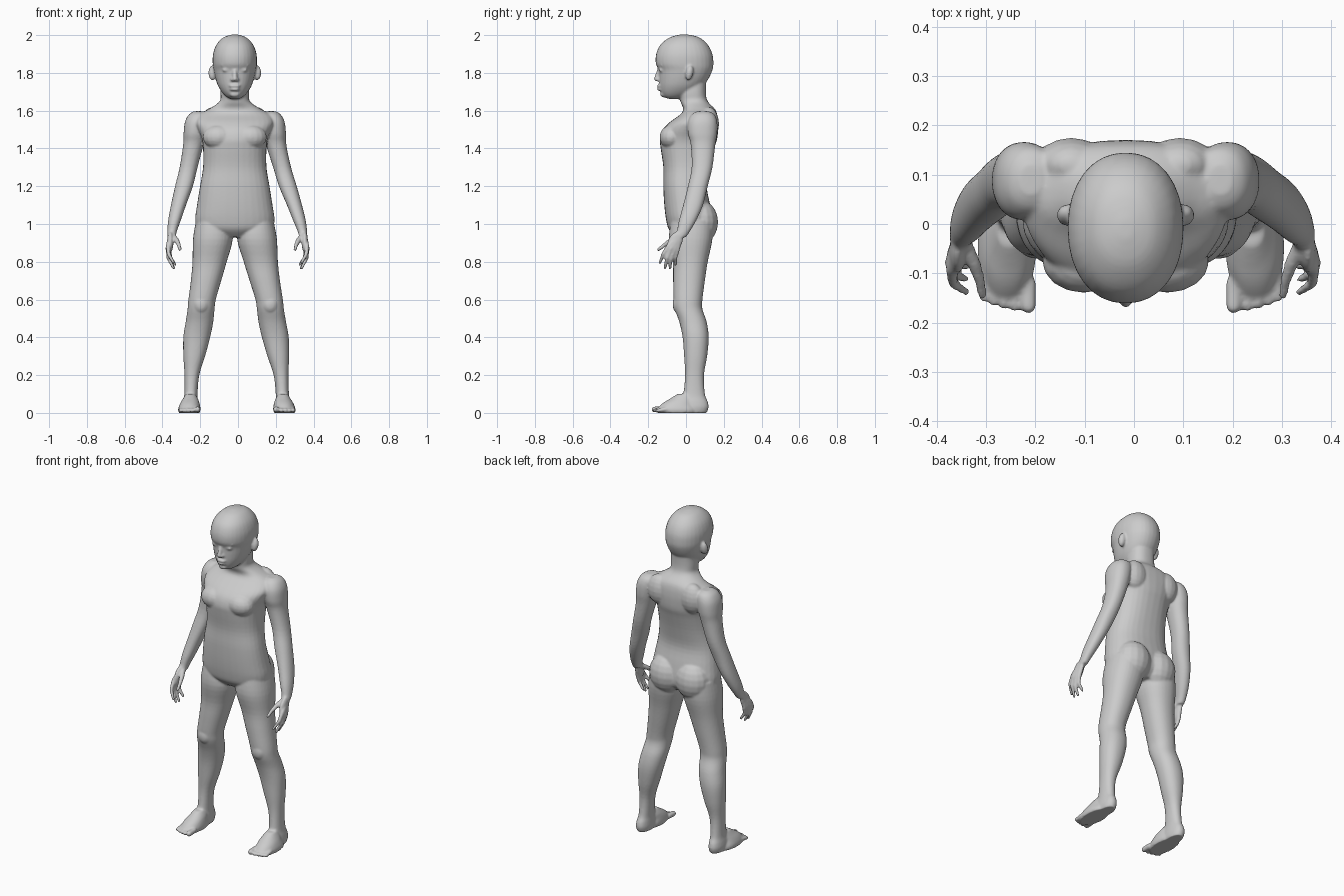
import bpy, bmesh, math
from mathutils import Vector, Matrix

bm = bmesh.new()
N = 32
CX = -0.017          # centre line of the trunk


def catmull(a, b, c, d, t):
    return [0.5 * (2*q + (r-p)*t + (2*p-5*q+4*r-s)*t*t + (3*q-p-3*r+s)*t**3)
            for p, q, r, s in zip(a, b, c, d)]


def loft(rings, side=1, slope=0.0, pivot=1.0, power=2.2):
    """Smooth skin over rings (z, x0, x1, y0, y1); slope drifts x below pivot."""
    dense = []
    for i in range(len(rings) - 1):
        a, d = rings[max(i-1, 0)], rings[min(i+2, len(rings)-1)]
        dense += [catmull(a, rings[i], rings[i+1], d, k/4) for k in range(4)]
    dense.append(rings[-1])
    loops = []
    for z, x0, x1, y0, y1 in dense:
        cx = CX + slope * max(0, pivot - z)
        ring = []
        for k in range(N):
            a = 2 * math.pi * k / N
            c, s = math.cos(a), math.sin(a)
            u = math.copysign(abs(c) ** (2/power), c)
            v = math.copysign(abs(s) ** (2/power), s)
            x = (x0+x1)/2 + u*(x1-x0)/2
            ring.append(bm.verts.new((cx + side*x, (y0+y1)/2 + v*(y1-y0)/2, z)))
        loops.append(ring)
    faces = [bm.faces.new(loops[0]), bm.faces.new(loops[-1])]
    for p, q in zip(loops, loops[1:]):
        for k in range(N):
            faces.append(bm.faces.new((p[k], p[(k+1) % N], q[(k+1) % N], q[k])))
    bmesh.ops.recalc_face_normals(bm, faces=faces)


def blob(c, r, side=1, shift=0.0, tilt=0.0):
    m = (Matrix.Translation((CX + shift + side*c[0], c[1], c[2]))
         @ Matrix.Rotation(tilt, 4, 'X') @ Matrix.Diagonal((*r, 1)))
    bmesh.ops.create_uvsphere(bm, u_segments=16, v_segments=10, radius=1, matrix=m)


def chain(pts, radii, side=1, shift=0.0):
    """Rounded tapered segments through the points."""
    for p, r in zip(pts, radii):
        blob(p, (r, r, r), side, shift)
    w = [Vector((CX + shift + side*p[0], p[1], p[2])) for p in pts]
    for a, b, r0, r1 in zip(w, w[1:], radii, radii[1:]):
        d = b - a
        m = Matrix.Translation((a+b)/2) @ d.to_track_quat('Z', 'Y').to_matrix().to_4x4()
        bmesh.ops.create_cone(bm, cap_ends=True, segments=14, radius1=r0,
                              radius2=r1, depth=d.length, matrix=m)


def centred(rows):
    return [(z, -w, w, y0, y1) for z, w, y0, y1 in rows]


# head
loft(centred([
    (2.003, .015, -.03, .01), (1.988, .06, -.085, .07), (1.95, .097, -.135, .115),
    (1.90, .115, -.158, .14), (1.85, .117, -.16, .145), (1.815, .112, -.146, .14),
    (1.77, .102, -.143, .12), (1.73, .088, -.14, .09), (1.695, .066, -.132, .05),
    (1.672, .042, -.115, .0), (1.662, .02, -.09, -.03)]), power=2.15)

# face: nose, lips and chin on the centre line
chain([(0, -.142, 1.815), (0, -.157, 1.768)], [.011, .013])
blob((0, -.139, 1.731), (.032, .016, .009))
blob((0, -.137, 1.713), (.027, .016, .009))
blob((0, -.117, 1.686), (.028, .02, .016))

# neck and trunk
loft(centred([
    (1.80, .07, -.02, .11), (1.70, .075, -.035, .105), (1.65, .08, -.03, .115),
    (1.61, .135, -.015, .152), (1.58, .19, -.03, .165), (1.54, .208, -.085, .17),
    (1.50, .195, -.122, .17), (1.45, .175, -.138, .165), (1.40, .168, -.134, .15),
    (1.30, .168, -.12, .125), (1.20, .184, -.12, .11), (1.10, .20, -.115, .128),
    (1.02, .21, -.105, .14), (.97, .19, -.09, .135), (.93, .09, -.05, .10)]), power=2.35)

ARM = [(1.597, .17, .215, .06, .12), (1.58, .14, .243, .03, .15),
       (1.54, .14, .264, .01, .165), (1.48, .15, .271, .01, .165),
       (1.42, .165, .273, .025, .155), (1.30, .20, .295, .03, .14),
       (1.20, .228, .322, .01, .115), (1.10, .267, .347, -.015, .09),
       (1.02, .297, .364, -.037, .055), (.96, .32, .37, -.05, .02),
       (.93, .327, .37, -.07, .0)]

LEG = [(1.02, .03, .205, -.08, .14), (.92, .012, .222, -.09, .14),
       (.80, .045, .226, -.07, .115), (.70, .075, .236, -.068, .10),
       (.60, .105, .25, -.066, .087), (.55, .112, .255, -.06, .087),
       (.48, .12, .266, -.035, .11), (.40, .137, .279, -.018, .12),
       (.30, .165, .28, -.01, .112), (.20, .197, .275, -.005, .095),
       (.10, .207, .277, -.015, .10), (.06, .205, .284, -.04, .115),
       (.03, .203, .288, -.05, .12), (.0, .206, .284, -.05, .11)]

FOREFOOT = [(.0, .197, .308, -.15, .06), (.02, .192, .311, -.155, .06),
            (.05, .197, .30, -.125, .04), (.075, .205, .285, -.085, .04),
            (.10, .22, .27, -.045, .03)]

for side in (1, -1):
    # brow, eyelid, nostril, ear
    chain([(.02, -.142, 1.842), (.065, -.126, 1.842)], [.011, .010], side)
    blob((.045, -.13, 1.815), (.022, .013, .010), side)
    blob((.014, -.147, 1.764), (.010, .012, .009), side)
    blob((.118, .018, 1.80), (.022, .021, .04), side, 0, -.2)
    # chest, shoulder blade, buttock
    blob((.085, -.075, 1.46), (.085, .065, .065), side)
    blob((.11, .12, 1.53), (.075, .055, .09), side)
    blob((.088, .08, 1.01), (.105, .09, .115), side)
    # arm
    loft(ARM, side, slope=.03, pivot=1.4)
    # hand: palm, four fingers and thumb
    sh = .0145
    blob((.356, -.058, .905), (.017, .038, .06), side, sh, -.45)
    for kx, ky, kz, ty, tz in ((.368, -.092, .885, -.138, .795),
                               (.37, -.078, .872, -.112, .768),
                               (.366, -.062, .864, -.085, .765),
                               (.36, -.045, .862, -.055, .785)):
        mid = (kx - .004, ky*.5 + ty*.5 - .006, (kz + tz)/2)
        chain([(.352, -.03, .94), (kx, ky, kz), mid, (kx - .03, ty, tz)],
              [.015, .012, .0105, .008], side, sh)
    chain([(.343, -.035, .94), (.322, -.08, .912), (.31, -.115, .888), (.305, -.145, .865)],
          [.015, .014, .011, .009], side, sh)
    # leg and foot
    loft(LEG, side, slope=.011)
    loft(FOREFOOT, side, slope=.011)
    # toes, big toe on the inside
    for x, y, r in ((.208, -.166, .016), (.236, -.167, .011), (.258, -.163, .011),
                    (.279, -.157, .0105), (.299, -.148, .0105)):
        chain([(x, y + .045, .02), (x, y, r + .002)], [r, r], side, .011)
    # knee cap
    blob((.183, -.045, .575), (.04, .026, .045), side, .005)

mesh = bpy.data.meshes.new("body")
bm.to_mesh(mesh)
bm.free()
body = bpy.data.objects.new("body", mesh)
bpy.context.collection.objects.link(body)
bpy.context.view_layer.objects.active = body
body.select_set(True)

# fuse the overlapping parts into one soft skin
fuse = body.modifiers.new("fuse", 'REMESH')
fuse.mode = 'VOXEL'
fuse.voxel_size = .006
soft = body.modifiers.new("soften", 'SMOOTH')
soft.factor = .5
soft.iterations = 5
for name in ("fuse", "soften"):
    bpy.ops.object.modifier_apply(modifier=name)
bpy.ops.object.shade_smooth()
